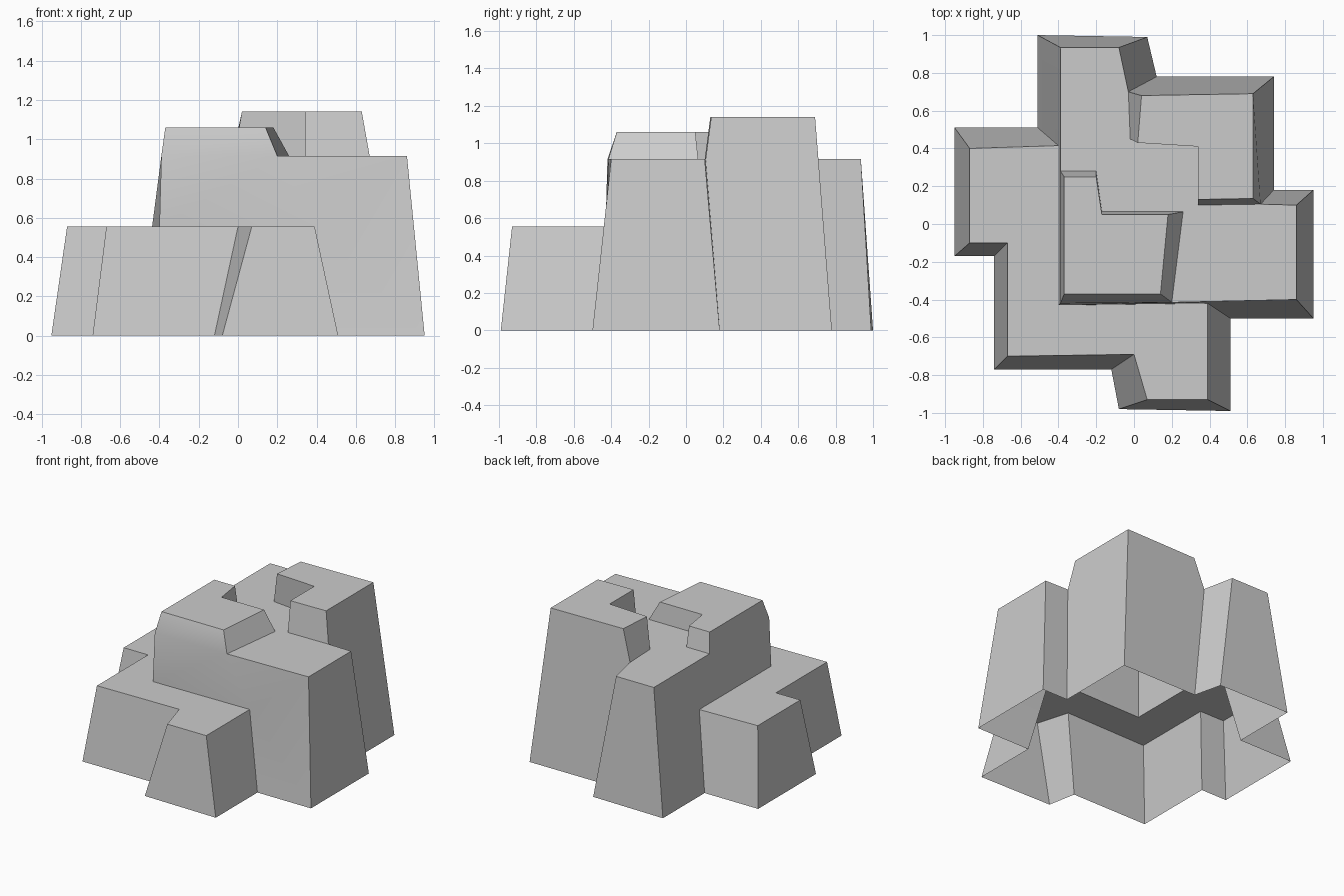
import bpy
import bmesh
import math

if "Cube" in bpy.data.objects:
    bpy.data.objects.remove(bpy.data.objects["Cube"], do_unlink=True)

SHELF, DECK, TOWER, TALL = 0.555, 0.915, 1.06, 1.14
mesh_builder = bmesh.new()


def ring(height, *outline):
    """Make one vertex per outline corner at a single height."""
    return [mesh_builder.verts.new((x, y, height)) for x, y in outline]


def face(*corners):
    return mesh_builder.faces.new(corners)


def bridge(lower, upper):
    """Join two open runs of corners with sloping quads."""
    for index in range(len(lower) - 1):
        following = index + 1
        face(lower[index], lower[following], upper[following], upper[index])


# Footprint corners, clockwise from the back left; the underside stays open
foot = ring(0, (-.95, .51), (-.51, .51), (-.51, 1), (.07, .99),
            (.12, .78), (.74, .78), (.74, .18), (.95, .18),
            (.95, -.5), (.51, -.5), (.51, -.99), (-.08, -.98),
            (-.12, -.77), (-.74, -.77), (-.74, -.17), (-.95, -.17))

# Low shelf wrapping the front and left
shelf_front = ring(SHELF, (.39, -.42), (.39, -.93), (.07, -.93), (0, -.69),
                   (-.67, -.7), (-.67, -.1), (-.87, -.1), (-.87, .4), (-.4, .415))
shelf_inner, = ring(SHELF, (-.4, -.43))
bridge(foot[9:] + foot[:2], shelf_front)
face(*shelf_front, shelf_inner)

# Middle deck: back arm, right arm and the feet of both raised blocks
back_arm = ring(DECK, (-.39, .935), (-.08, .935), (-.03, .7))
tall_foot = ring(DECK, (-.02, .45), (.34, .41), (.34, .1), (.67, .105))
right_arm = ring(DECK, (.86, .1), (.86, -.4))
tower_foot = ring(DECK, (.2, -.415), (.26, .065), (-.17, .065), (-.2, .28), (-.39, .28))
tower_corner, = ring(DECK, (-.39, -.42))
face(*back_arm, *tall_foot, *right_arm, *tower_foot)
bridge(foot[2:5], back_arm)
bridge(foot[6:9], [tall_foot[-1]] + right_arm)

# Outer walls between the shelf and the deck
shelf_right, shelf_back = shelf_front[0], shelf_front[-1]
deck_front, tower_back = right_arm[-1], tower_foot[-1]
face(foot[8], foot[9], shelf_right, deck_front)
face(deck_front, shelf_right, shelf_inner, tower_corner, tower_foot[0])
face(shelf_inner, shelf_back, tower_back, tower_corner)
face(foot[1], foot[2], back_arm[0], tower_back, shelf_back)

# Tower on the left of the deck
tower_top = ring(TOWER, (.14, -.37), (.18, .05), (-.17, .05), (-.2, .25),
                 (-.37, .25), (-.37, -.37))
tower_base = tower_foot + [tower_corner]
bridge(tower_base + tower_base[:1], tower_top + tower_top[:1])
face(*tower_top)

# Tall block at the back right, its outer walls running down to the ground
tall_top = ring(TALL, (.04, .68), (.02, .43), (.34, .41), (.34, .13),
                (.63, .135), (.63, .69))
notch = back_arm[-1]
bridge([notch] + tall_foot, tall_top[:5])
face(foot[4], foot[5], tall_top[5], tall_top[0], notch)
face(foot[5], foot[6], tall_foot[-1], tall_top[4], tall_top[5])
top_face = face(*tall_top)

# Turn all faces outward
bmesh.ops.recalc_face_normals(mesh_builder, faces=mesh_builder.faces)
mesh_builder.normal_update()
if top_face.normal.z < 0:
    bmesh.ops.reverse_faces(mesh_builder, faces=mesh_builder.faces)

mesh = bpy.data.meshes.new("terraced_block")
mesh_builder.to_mesh(mesh)
mesh_builder.free()
block = bpy.data.objects.new("terraced_block", mesh)
bpy.context.collection.objects.link(block)

# Plain grey stone
stone = bpy.data.materials.new("light_grey_stone")
stone.use_nodes = True
grey = (.6, .6, .6, 1)
stone.diffuse_color = grey
stone.node_tree.nodes["Principled BSDF"].inputs["Base Color"].default_value = grey
mesh.materials.append(stone)

# Soften only the shallow bends
bpy.ops.object.select_all(action='DESELECT')
block.select_set(True)
bpy.context.view_layer.objects.active = block
bpy.ops.object.shade_smooth_by_angle(angle=math.radians(30))
